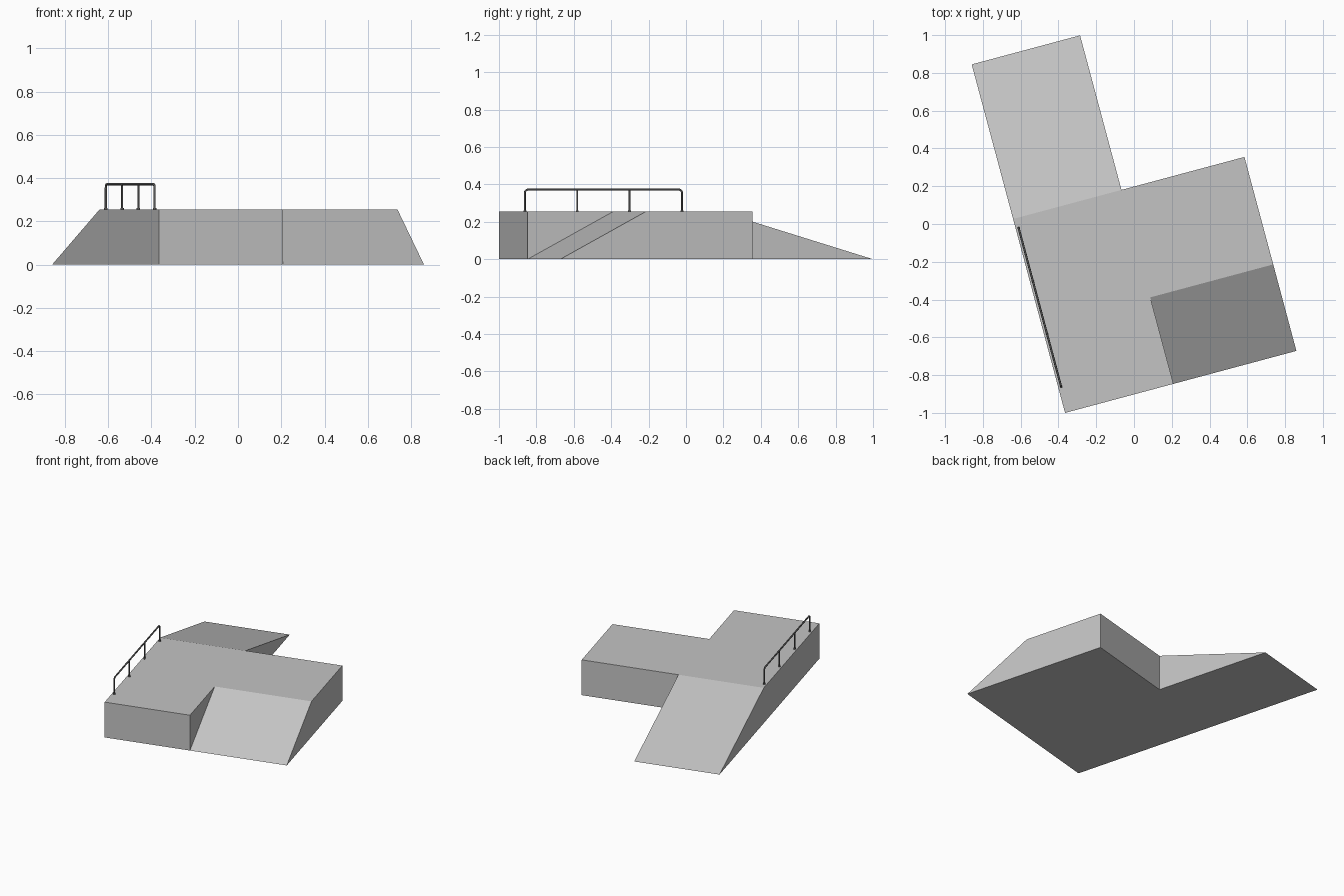
import bpy, bmesh, math
from mathutils import Matrix, Vector

cube = bpy.data.objects.get("Cube")
if cube:
    bpy.data.objects.remove(cube)

# Shared frame: origin at the platform's front corner, turned 15 degrees
FRAME = Matrix.Translation((-0.365, -1.0, 0)) @ Matrix.Rotation(math.radians(15), 4, 'Z')
WIDTH, DEPTH, HEIGHT = 1.268, 1.063, 0.255
SPLIT = 0.594            # edge shared by both ramps
FRONT_RUN, BACK_RUN = 0.474, 0.847


def material(name, value):
    m = bpy.data.materials.new(name)
    m.use_nodes = True
    color = (value, value, value, 1)
    m.diffuse_color = color
    bsdf = next(n for n in m.node_tree.nodes if n.type == 'BSDF_PRINCIPLED')
    bsdf.inputs["Base Color"].default_value = color
    return m


concrete = material("concrete grey", 0.55)
steel = material("dark steel", 0.1)


def add_object(name, data, mat):
    ob = bpy.data.objects.new(name, data)
    bpy.context.collection.objects.link(ob)
    ob.matrix_world = FRAME
    data.materials.append(mat)
    return ob


def prism(name, profile, offset, mat):
    """Extrude a closed 3D profile along an offset."""
    bm = bmesh.new()
    face = bm.faces.new([bm.verts.new(p) for p in profile])
    ext = bmesh.ops.extrude_face_region(bm, geom=[face], use_keep_orig=True)
    moved = [g for g in ext["geom"] if isinstance(g, bmesh.types.BMVert)]
    bmesh.ops.translate(bm, verts=moved, vec=offset)
    bmesh.ops.recalc_face_normals(bm, faces=bm.faces)
    mesh = bpy.data.meshes.new(name)
    bm.to_mesh(mesh)
    bm.free()
    return add_object(name, mesh, mat)


# L-shaped platform
outline = [(0, 0), (SPLIT, 0), (SPLIT, FRONT_RUN), (WIDTH, FRONT_RUN), (WIDTH, DEPTH), (0, DEPTH)]
prism("platform", [(x, y, 0) for x, y in outline], (0, 0, HEIGHT), concrete)

# Ramps: triangular side profiles swept across their widths
prism("front_ramp", [(SPLIT, 0, 0), (SPLIT, FRONT_RUN, 0), (SPLIT, FRONT_RUN, HEIGHT)],
      (WIDTH - SPLIT, 0, 0), concrete)
prism("back_ramp", [(0, DEPTH, 0), (0, DEPTH + BACK_RUN, 0), (0, DEPTH, HEIGHT)],
      (SPLIT, 0, 0), concrete)

# Handrail: one bent tube with rounded corners
RAIL_X, START, END, TOP, BEND, RADIUS = 0.016, 0.139, 1.009, 0.372, 0.018, 0.0055
path = [Vector((RAIL_X, START, HEIGHT))]
for centre, first in ((START + BEND, 180), (END - BEND, 90)):
    for i in range(6):
        a = math.radians(first - 18 * i)
        path.append(Vector((RAIL_X, centre + BEND * math.cos(a), TOP - BEND + BEND * math.sin(a))))
path.append(Vector((RAIL_X, END, HEIGHT)))

curve = bpy.data.curves.new("handrail", 'CURVE')
curve.dimensions = '3D'
curve.bevel_depth = RADIUS
curve.bevel_resolution = 2
curve.use_fill_caps = True
spline = curve.splines.new('POLY')
spline.points.add(len(path) - 1)
for point, co in zip(spline.points, path):
    point.co = (*co, 1)
    point.radius = 1
    spline.use_smooth = True
add_object("handrail", curve, steel)


def cylinder(name, y, radius, z0, z1):
    bm = bmesh.new()
    bmesh.ops.create_cone(bm, cap_ends=True, segments=12, radius1=radius, radius2=radius,
                          depth=z1 - z0, matrix=Matrix.Translation((RAIL_X, y, (z0 + z1) / 2)))
    for f in bm.faces:
        f.smooth = len(f.verts) == 4
    mesh = bpy.data.meshes.new(name)
    bm.to_mesh(mesh)
    bm.free()
    add_object(name, mesh, steel)


# Inner posts and a small foot under every post
for i in range(4):
    y = START + (END - START) * i / 3
    if i in (1, 2):
        cylinder(f"rail_post_{i}", y, RADIUS * 0.9, HEIGHT, TOP)
    cylinder(f"rail_foot_{i + 1}", y, 0.008, HEIGHT, HEIGHT + 0.006)
